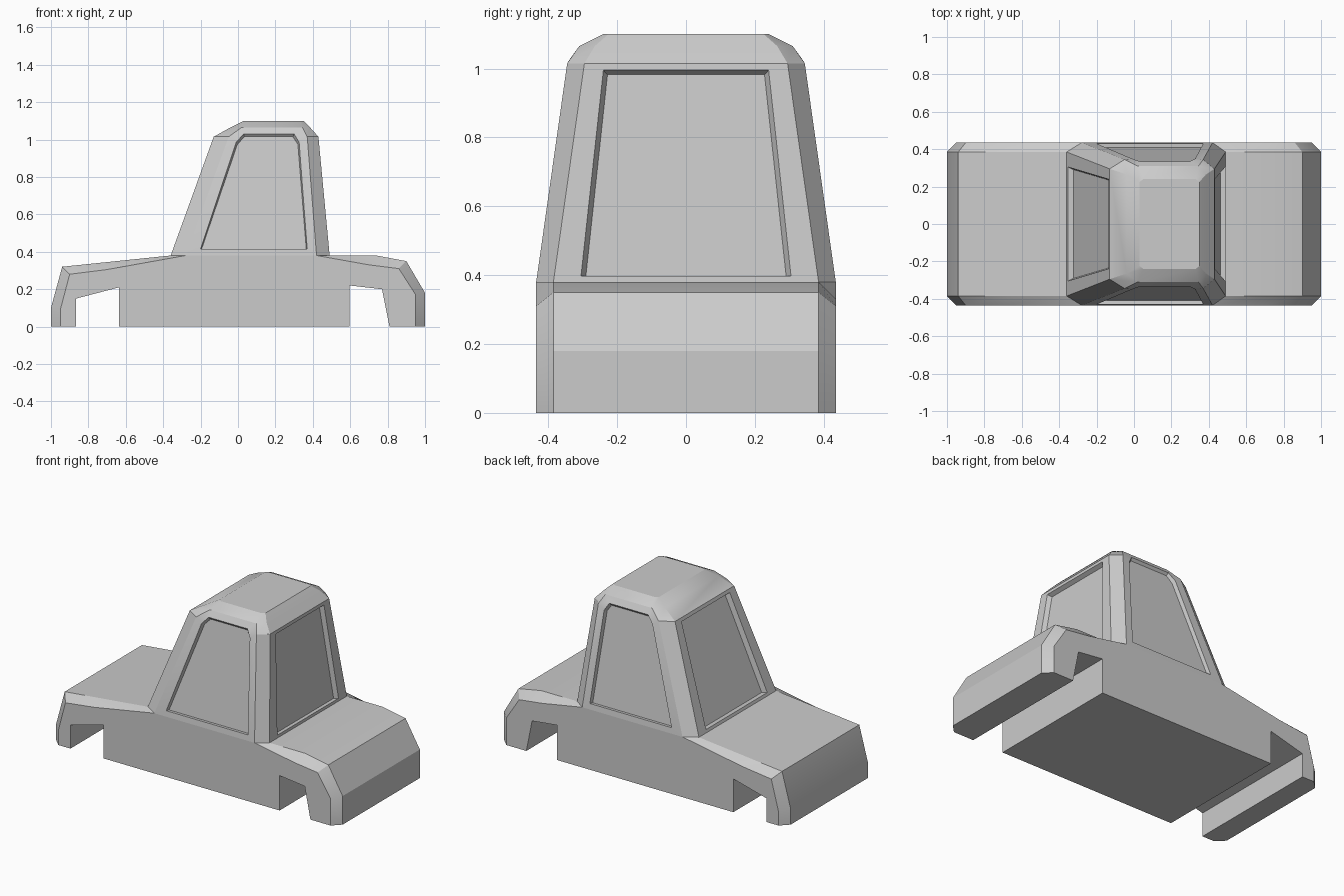
import bpy, bmesh, math

if "Cube" in bpy.data.objects:
    bpy.data.objects.remove(bpy.data.objects["Cube"])


def finish(bm, name):
    bmesh.ops.recalc_face_normals(bm, faces=bm.faces[:])
    mesh = bpy.data.meshes.new(name)
    bm.to_mesh(mesh)
    bm.free()
    obj = bpy.data.objects.new(name, mesh)
    bpy.context.collection.objects.link(obj)
    bpy.ops.object.select_all(action='DESELECT')
    bpy.context.view_layer.objects.active = obj
    obj.select_set(True)
    bpy.ops.object.shade_smooth_by_angle(angle=math.radians(25))
    return obj


def bridge(bm, a, b):
    n = len(a)
    for i in range(n):
        j = (i + 1) % n
        bm.faces.new((a[i], a[j], b[j], b[i]))


# Lower body: side outline lofted across the width with chamfered shoulders
outer = [(-1, 0), (-1, .10), (-.94, .32), (-.65, .35), (-.36, .38),
         (.49, .38), (.74, .38), (.90, .35), (1, .18), (1, 0)]
inner = [(-.95, 0), (-.95, .09), (-.90, .28), (-.70, .305), (-.28, .38),
         (.42, .38), (.70, .33), (.86, .31), (.95, .17), (.95, 0)]
# underside with the two wheel slots, shared by both outlines
under = [(.81, 0), (.77, .20), (.595, .22), (.595, 0),
         (-.635, 0), (-.635, .21), (-.865, .15), (-.865, 0)]
CABIN_SEAT = 4      # outline segment left open, the cabin stands on it

bm = bmesh.new()
rings = []
for y, top in ((-.435, inner), (-.385, outer), (.385, outer), (.435, inner)):
    rings.append([bm.verts.new((x, y, z)) for x, z in top + under])
for a, b in zip(rings, rings[1:]):
    n = len(a)
    for i in range(n):
        if i != CABIN_SEAT:
            j = (i + 1) % n
            bm.faces.new((a[i], a[j], b[j], b[i]))
bm.faces.new(rings[0])
bm.faces.new(rings[-1])
finish(bm, "lower_body")

# Cabin: eight-sided rings (z, front x, side x start, side x end, back x, y of ends, y of sides)
levels = [(.38, -.36, -.28, .42, .49, .385, .435),
          (1.015, -.13, -.05, .37, .43, .295, .345),
          (1.065, -.04, .02, .345, .385, .265, .31),
          (1.10, .03, .05, .33, .35, .225, .24)]
bm = bmesh.new()
L = []
for z, xf, s0, s1, xb, yw, ys in levels:
    pts = [(xf, -yw), (s0, -ys), (s1, -ys), (xb, -yw),
           (xb, yw), (s1, ys), (s0, ys), (xf, yw)]
    L.append([bm.verts.new((x, y, z)) for x, y in pts])
for k in range(3):
    for i in range(8):
        end_wall = i in (3, 7) and k == 0
        side_wall = i in (1, 5) and k < 2
        if not (end_wall or side_wall):
            j = (i + 1) % 8
            bm.faces.new((L[k][i], L[k][j], L[k + 1][j], L[k + 1][i]))
bm.faces.new(L[3])


def window(wall, rim, pane):
    """Frame around an opening, recess walls and glass pane."""
    rim = [bm.verts.new(p) for p in rim]
    pane = [bm.verts.new(p) for p in pane]
    bridge(bm, wall, rim)
    bridge(bm, rim, pane)
    bm.faces.new(pane)


# Side windows
side_rim = [(-.20, .415), (.37, .415), (.327, .985), (.30, 1.03), (.03, 1.03), (-.01, .985)]
side_pane = [(-.195, .413), (.365, .413), (.32, .975), (.293, 1.015), (.035, 1.015), (-.003, .975)]


def side_y(z):
    return .435 - (z - .38) * .09 / .635 - max(0, z - 1.015) * .5


for s, a, b in ((-1, 1, 2), (1, 6, 5)):
    wall = [L[0][a], L[0][b], L[1][b], L[2][b], L[2][a], L[1][a]]
    window(wall,
           [(x, s * side_y(z), z) for x, z in side_rim],
           [(x, s * (.435 - (z - .38) * .142 - .022), z) for x, z in side_pane])

# Front and back windows
for a, b, x0, x1, depth in ((7, 0, -.36, -.13, .03), (3, 4, .49, .43, -.025)):
    s = 1 if a == 3 else -1

    def end_x(z):
        return x0 + (x1 - x0) * (z - .38) / .635

    rim = [(-.305, .397), (.305, .397), (.24, .995), (-.24, .995)]
    pane = [(-.291, .395), (.291, .395), (.228, .982), (-.228, .982)]
    window([L[0][a], L[0][b], L[1][b], L[1][a]],
           [(end_x(z), s * y, z) for y, z in rim],
           [(end_x(z) + depth, s * y, z) for y, z in pane])
finish(bm, "cabin")
